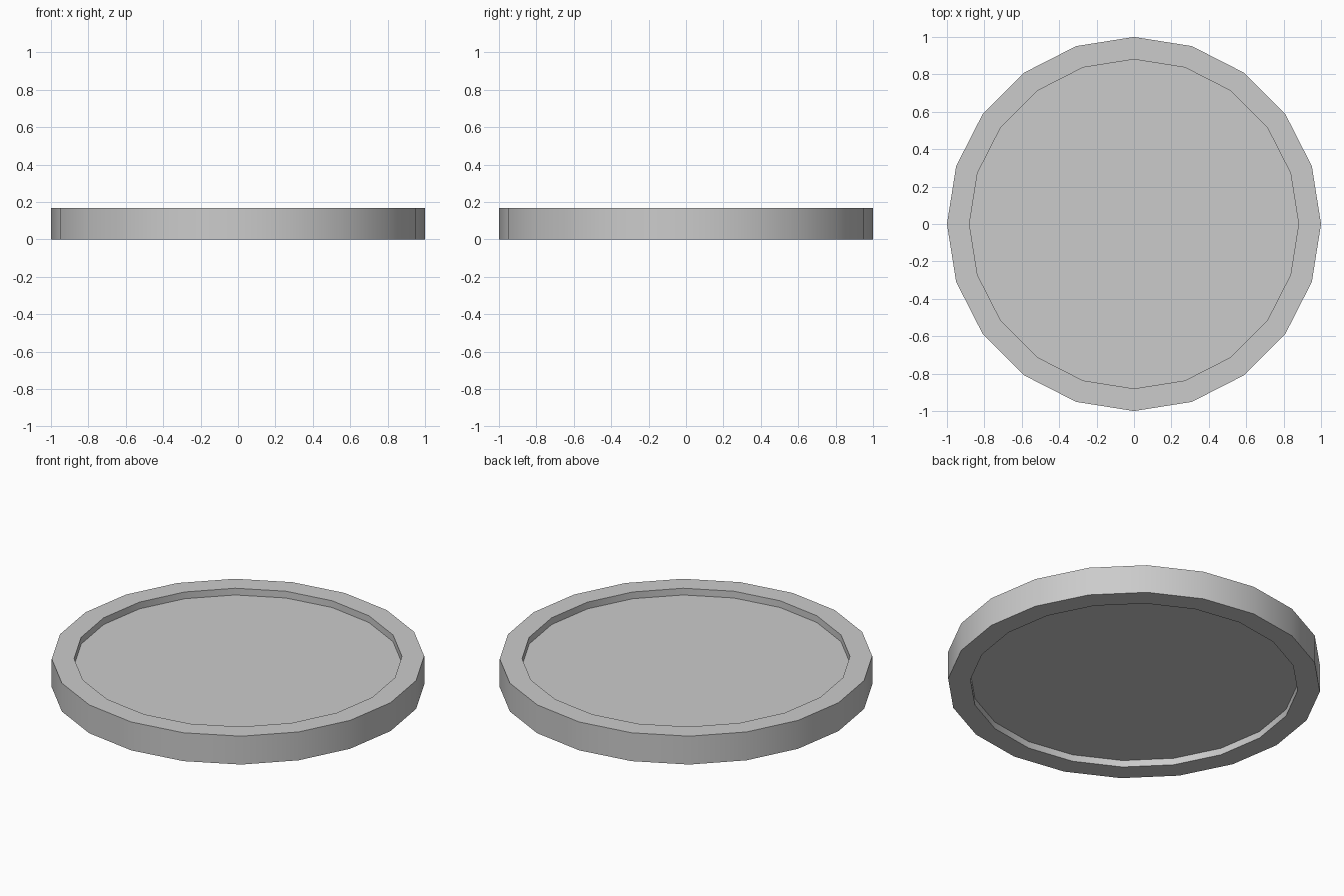
import bpy, bmesh, math

if "Cube" in bpy.data.objects:
    bpy.data.objects.remove(bpy.data.objects["Cube"])

SIDES = 20
HEIGHT = 0.168
RECESS = 0.04
OUTER, INNER = 1.0, 0.88

bm = bmesh.new()


def ring(radius, z):
    return [bm.verts.new((radius * math.cos(i * math.tau / SIDES),
                          radius * math.sin(i * math.tau / SIDES), z))
            for i in range(SIDES)]


# Profile: lower panel edge, bottom rim, outer wall, top rim, upper panel edge
profile = [(INNER, RECESS), (INNER, 0), (OUTER, 0),
           (OUTER, HEIGHT), (INNER, HEIGHT), (INNER, HEIGHT - RECESS)]
rings = [ring(r, z) for r, z in profile]
for a, b in zip(rings, rings[1:]):
    for i in range(SIDES):
        j = (i + 1) % SIDES
        bm.faces.new((a[i], a[j], b[j], b[i]))

# Recessed panels, bottom and top
bm.faces.new(rings[0])
bm.faces.new(rings[-1])
bmesh.ops.recalc_face_normals(bm, faces=bm.faces)

mesh = bpy.data.meshes.new("rimmed_disc")
bm.to_mesh(mesh)
bm.free()
disc = bpy.data.objects.new("rimmed_disc", mesh)
bpy.context.collection.objects.link(disc)

# Smooth round walls, sharp rim corners
bpy.context.view_layer.objects.active = disc
disc.select_set(True)
bpy.ops.object.shade_smooth_by_angle(angle=math.radians(30))
